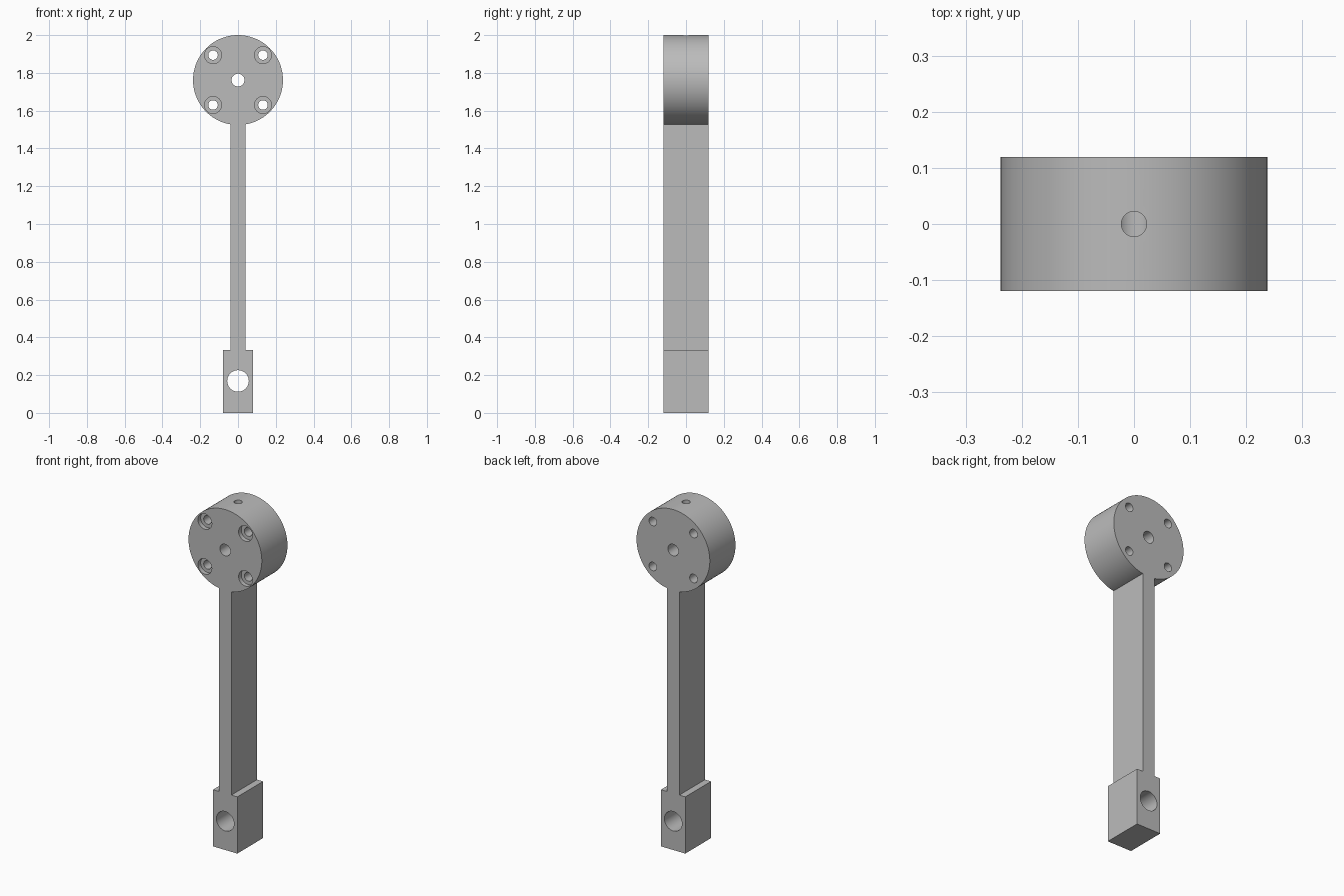
import bpy
from math import radians, pi

cube = bpy.data.objects.get("Cube")
if cube:
    bpy.data.objects.remove(cube, do_unlink=True)

HALF_DEPTH = 0.119
HEAD_Z, HEAD_R = 1.762, 0.238
BLOCK_TOP = 0.333

grey = bpy.data.materials.new("plain_grey")
grey.use_nodes = True
colour = (0.5, 0.5, 0.5, 1)
grey.diffuse_color = colour
grey.node_tree.nodes["Principled BSDF"].inputs["Base Color"].default_value = colour


def cylinder(name, radius, depth, location, sides=64, along_y=True):
    bpy.ops.mesh.primitive_cylinder_add(
        vertices=sides, radius=radius, depth=depth, location=location,
        rotation=(pi / 2 if along_y else 0, 0, 0))
    obj = bpy.context.object
    obj.name = name
    obj.data.materials.append(grey)
    return obj


def box(name, half_width, bottom, top):
    bpy.ops.mesh.primitive_cube_add(size=1, location=(0, 0, (bottom + top) / 2))
    obj = bpy.context.object
    obj.name = name
    obj.scale = (2 * half_width, 2 * HALF_DEPTH, top - bottom)
    bpy.ops.object.transform_apply(location=False, rotation=False, scale=True)
    obj.data.materials.append(grey)
    return obj


def combine(target, tool, operation):
    # Apply the boolean at once, then drop the helper
    mod = target.modifiers.new("boolean", "BOOLEAN")
    mod.operation = operation
    mod.solver = "EXACT"
    mod.object = tool
    tool.hide_render = True
    bpy.context.view_layer.objects.active = target
    bpy.ops.object.modifier_apply(modifier=mod.name)
    bpy.data.objects.remove(tool, do_unlink=True)


# Round head, thin stem and end block joined in one solid
arm = cylinder("lever_arm", HEAD_R, 2 * HALF_DEPTH, (0, 0, HEAD_Z), sides=128)
bpy.ops.object.transform_apply(location=True, rotation=True, scale=True)
combine(arm, box("stem", 0.04, BLOCK_TOP - 0.1, HEAD_Z - 0.15), "UNION")
combine(arm, box("end_block", 0.079, 0, BLOCK_TOP), "UNION")

# Through holes for the shaft and the end pin
combine(arm, cylinder("shaft_hole", 0.034, 1, (0, 0, HEAD_Z)), "DIFFERENCE")
combine(arm, cylinder("pin_hole", 0.057, 1, (0, 0, 0.169)), "DIFFERENCE")

# Four bolt holes, counterbored on the front
BORE_DEPTH = 0.025
for sx in (-1, 1):
    for sz in (-1, 1):
        x, z = sx * 0.132, HEAD_Z + sz * 0.132
        combine(arm, cylinder("bolt_hole", 0.025, 1, (x, 0, z), 48), "DIFFERENCE")
        combine(arm, cylinder("counterbore", 0.045, 2 * BORE_DEPTH,
                              (x, -HALF_DEPTH, z), 48), "DIFFERENCE")

# Set screw hole from the top down into the shaft hole
combine(arm, cylinder("set_screw_hole", 0.0225, 0.3, (0, 0, HEAD_Z + 0.15), 48,
                      along_y=False), "DIFFERENCE")

# Smooth the round walls, keep the edges crisp
bpy.ops.object.select_all(action="DESELECT")
arm.select_set(True)
bpy.context.view_layer.objects.active = arm
bpy.ops.object.shade_smooth_by_angle(angle=radians(30))
